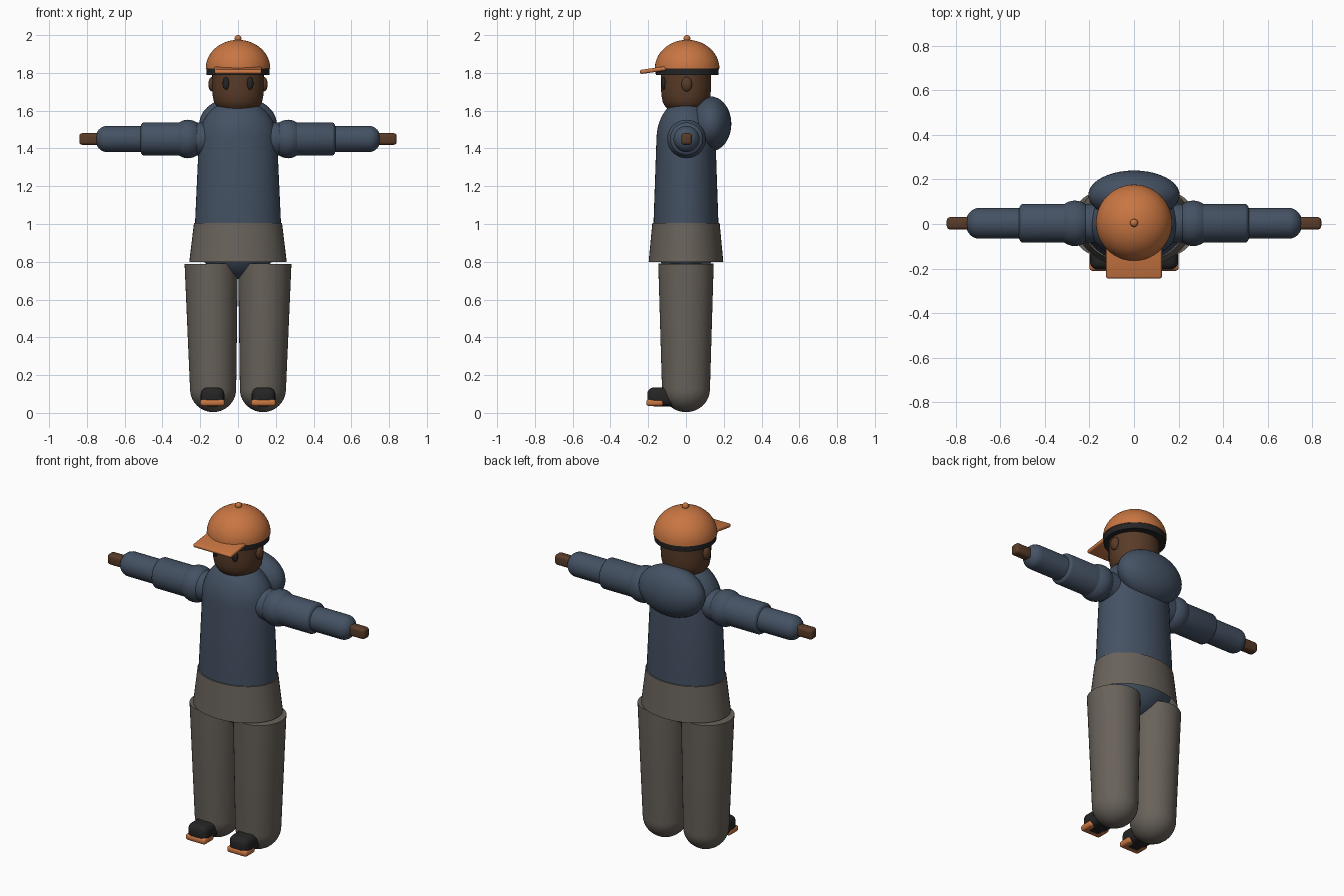
import bpy, bmesh, math
from mathutils import Vector

if "Cube" in bpy.data.objects:
    bpy.data.objects.remove(bpy.data.objects["Cube"])


def mat(name, rgb):
    m = bpy.data.materials.new(name)
    m.diffuse_color = (*rgb, 1)
    m.use_nodes = True
    m.node_tree.nodes["Principled BSDF"].inputs["Base Color"].default_value = m.diffuse_color
    return m


BLUE = mat("blue_cloth", (0.058, 0.083, 0.125))
GREY = mat("trouser_cloth", (0.14, 0.122, 0.102))
ORANGE = mat("orange", (0.58, 0.18, 0.054))
SKIN = mat("skin", (0.10, 0.044, 0.021))
BLACK = mat("black", (0.018, 0.018, 0.018))


def finish(name, bm, material, loc=(0, 0, 0), rot=(0, 0, 0), scale=(1, 1, 1)):
    bmesh.ops.recalc_face_normals(bm, faces=bm.faces)
    me = bpy.data.meshes.new(name)
    bm.to_mesh(me)
    bm.free()
    me.materials.append(material)
    ob = bpy.data.objects.new(name, me)
    bpy.context.collection.objects.link(ob)
    ob.location, ob.rotation_euler, ob.scale = loc, rot, scale
    bpy.context.view_layer.objects.active = ob
    bpy.ops.object.select_all(action='DESELECT')
    ob.select_set(True)
    bpy.ops.object.shade_smooth_by_angle(angle=math.radians(40))
    return ob


def lathe(name, profile, material, ys=1.0, caps=True, n=48, **kw):
    """Revolve (radius, z) points about z; ys squashes the section in y."""
    bm = bmesh.new()
    rings = []
    for r, z in profile:
        rings.append([bm.verts.new((r * math.cos(2 * math.pi * i / n),
                                    r * ys * math.sin(2 * math.pi * i / n), z)) for i in range(n)])
    for a, b in zip(rings, rings[1:]):
        for i in range(n):
            j = (i + 1) % n
            bm.faces.new((a[i], a[j], b[j], b[i]))
    if caps:
        bm.faces.new(rings[0])
        bm.faces.new(rings[-1])
    return finish(name, bm, material, **kw)


def arc(rx, rz, z, a0, a1, steps=10):
    """Elliptical profile arc, angles in degrees above the equator."""
    ts = [math.radians(a0 + (a1 - a0) * i / steps) for i in range(steps + 1)]
    return [(max(rx * math.cos(t), 0.0005), z + rz * math.sin(t)) for t in ts]


def ball(name, loc, size, material):
    bm = bmesh.new()
    bmesh.ops.create_uvsphere(bm, u_segments=40, v_segments=24, radius=1)
    for v in bm.verts:
        v.co = Vector(c * s for c, s in zip(v.co, size))
    return finish(name, bm, material, loc=loc)


def box(name, loc, dims, bevel, material, rot=(0, 0, 0)):
    bm = bmesh.new()
    bmesh.ops.create_cube(bm, size=1)
    for v in bm.verts:
        v.co = Vector(c * s for c, s in zip(v.co, dims))
    bmesh.ops.bevel(bm, geom=bm.edges[:], offset=bevel, segments=4, profile=0.5, affect='EDGES')
    return finish(name, bm, material, loc=loc, rot=rot)


# torso with rounded shoulders and rounded bottom
lathe("sweater", arc(0.23, 0.24, 0.95, -90, 0) + arc(0.207, 0.21, 1.45, 0, 90), BLUE, ys=0.755)
# flared hem, open underneath
lathe("sweater_hem", [(0.258, 0.80), (0.233, 1.005), (0.226, 1.005)], GREY, ys=0.765, caps=False)
# hood bundled behind the neck
ball("hood", (0, 0.13, 1.53), (0.205, 0.11, 0.145), BLUE)

# head, eyes and cap
lathe("head", [(0.09, 1.60), (0.115, 1.625), (0.127, 1.645), (0.134, 1.68), (0.137, 1.73),
               (0.136, 1.82)], SKIN, ys=0.97)
lathe("cap_band", [(0.166, 1.79), (0.168, 1.83)], BLACK, loc=(0, 0.006, 0))
lathe("cap_dome", arc(0.171, 0.152, 1.823, 0, 90, 14), ORANGE, loc=(0, 0.006, 0))
ball("cap_button", (0, 0.005, 1.982), (0.018, 0.018, 0.018), ORANGE)
box("cap_brim", (0, -0.155, 1.817), (0.25, 0.18, 0.022), 0.01, ORANGE, rot=(0.14, 0, 0))

for s, side in ((-1, "right"), (1, "left")):
    ball(side + "_eye", (s * 0.063, -0.118, 1.745), (0.018, 0.013, 0.034), BLACK)
    ball(side + "_ear", (s * 0.137, 0.004, 1.74), (0.02, 0.028, 0.038), SKIN)

    # arm pieces, turned so their z axis points outwards
    turn = dict(loc=(0, 0.003, 1.45), rot=(0, s * math.pi / 2, 0))
    ball(side + "_shoulder", (s * 0.265, 0.003, 1.45), (0.09, 0.102, 0.102), BLUE)
    lathe(side + "_upper_arm", [(0.087, 0.15)] + arc(0.087, 0.025, 0.50, 0, 90, 6), BLUE, **turn)
    lathe(side + "_forearm", [(0.069, 0.45)] + arc(0.069, 0.06, 0.695, 0, 90), BLUE, **turn)
    box(side + "_hand", (s * 0.775, 0.003, 1.45), (0.13, 0.056, 0.062), 0.016, SKIN)

    # trouser leg, slightly splayed at the hip
    lathe(side + "_leg", arc(0.122, 0.122, 0.126, -90, 0) + [(0.141, 0.79)], GREY, ys=1.04,
          loc=(s * 0.13, 0, 0), rot=(0, s * 0.015, 0))
    # shoe with coloured toe
    box(side + "_shoe", (s * 0.135, -0.105, 0.085), (0.125, 0.20, 0.10), 0.035, BLACK)
    box(side + "_shoe_toe", (s * 0.135, -0.165, 0.054), (0.13, 0.09, 0.036), 0.014, ORANGE)
